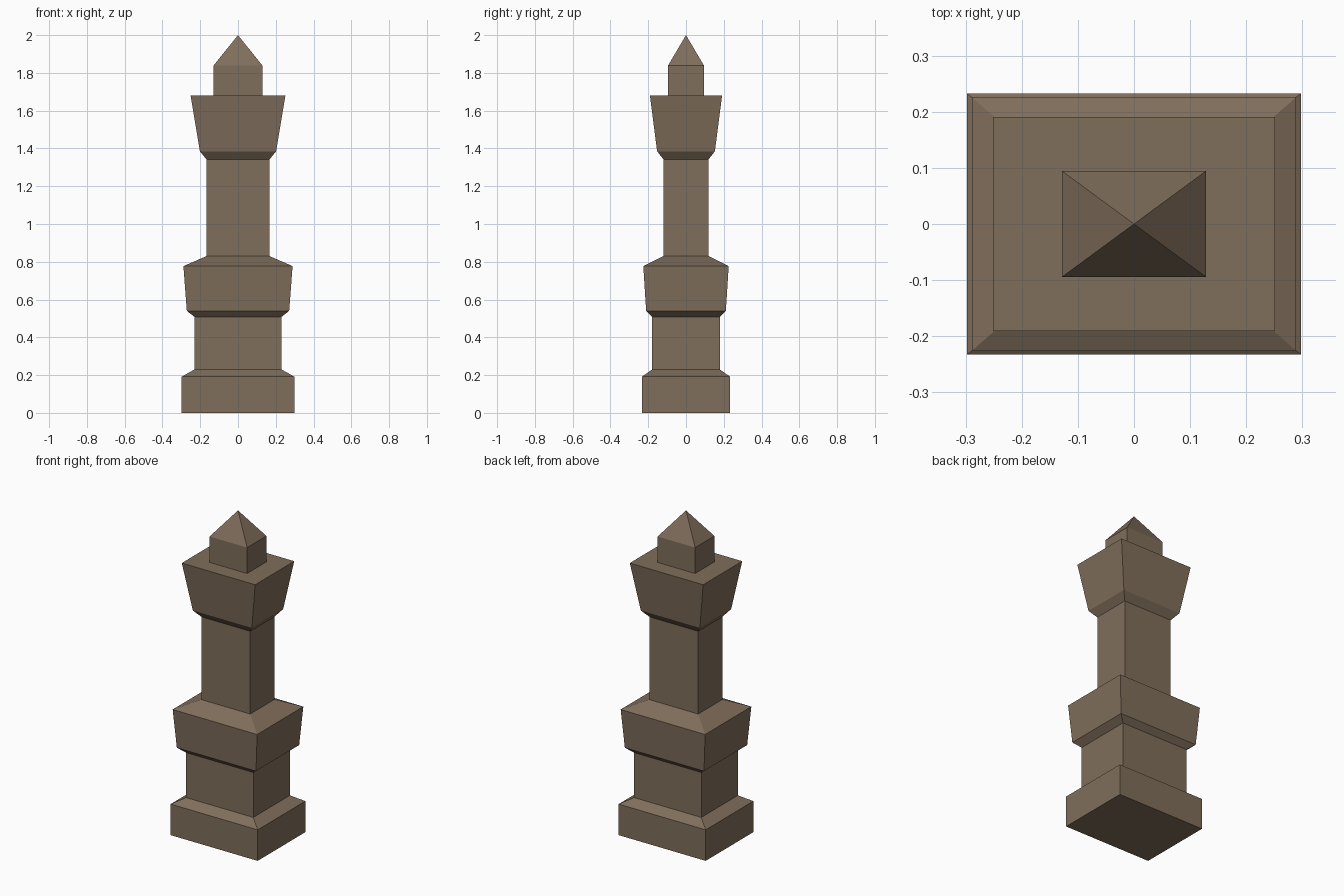
import bpy, bmesh

if "Cube" in bpy.data.objects:
    bpy.data.objects.remove(bpy.data.objects["Cube"])

stone = bpy.data.materials.new("brown stone")
stone.diffuse_color = (0.216, 0.156, 0.105, 1)
stone.use_nodes = True
stone.node_tree.nodes["Principled BSDF"].inputs["Base Color"].default_value = stone.diffuse_color


def tower(name, rings, floor=False, apex=None):
    """Rectangular sections (half x, half y, z) joined upward, with optional floor and point."""
    bm = bmesh.new()
    loops = [[bm.verts.new((sx * x, sy * y, z))
              for sx, sy in ((-1, -1), (1, -1), (1, 1), (-1, 1))]
             for x, y, z in rings]
    for a, b in zip(loops, loops[1:]):
        for i in range(4):
            j = (i + 1) % 4
            bm.faces.new((a[i], a[j], b[j], b[i]))
    if floor:
        bm.faces.new(loops[0][::-1])
    if apex:
        tip = bm.verts.new((0, 0, apex))
        for i in range(4):
            bm.faces.new((loops[-1][i], loops[-1][(i + 1) % 4], tip))
    mesh = bpy.data.meshes.new(name)
    bm.to_mesh(mesh)
    bm.free()
    mesh.materials.append(stone)
    obj = bpy.data.objects.new(name, mesh)
    bpy.context.collection.objects.link(obj)


# Shared sections where parts meet
lower_foot, lower_top = (0.23, 0.179, 0.23), (0.23, 0.179, 0.508)
upper_foot, upper_top = (0.167, 0.119, 0.83), (0.167, 0.119, 1.342)
finial_foot = (0.1285, 0.0945, 1.68)

# Plinth with sloped shoulder
tower("plinth", [(0.298, 0.233, 0), (0.298, 0.233, 0.192), lower_foot], floor=True)
# Lower shaft
tower("lower_shaft", [lower_foot, lower_top])
# Flared middle collar
tower("middle_collar", [lower_top, (0.271, 0.211, 0.54), (0.289, 0.226, 0.777), upper_foot])
# Upper shaft
tower("upper_shaft", [upper_foot, upper_top])
# Flared crown with flat ledge
tower("crown", [upper_top, (0.202, 0.153, 1.385), (0.251, 0.191, 1.68), finial_foot])
# Pointed finial
tower("finial", [finial_foot, (0.1285, 0.0945, 1.84)], apex=2.0)
